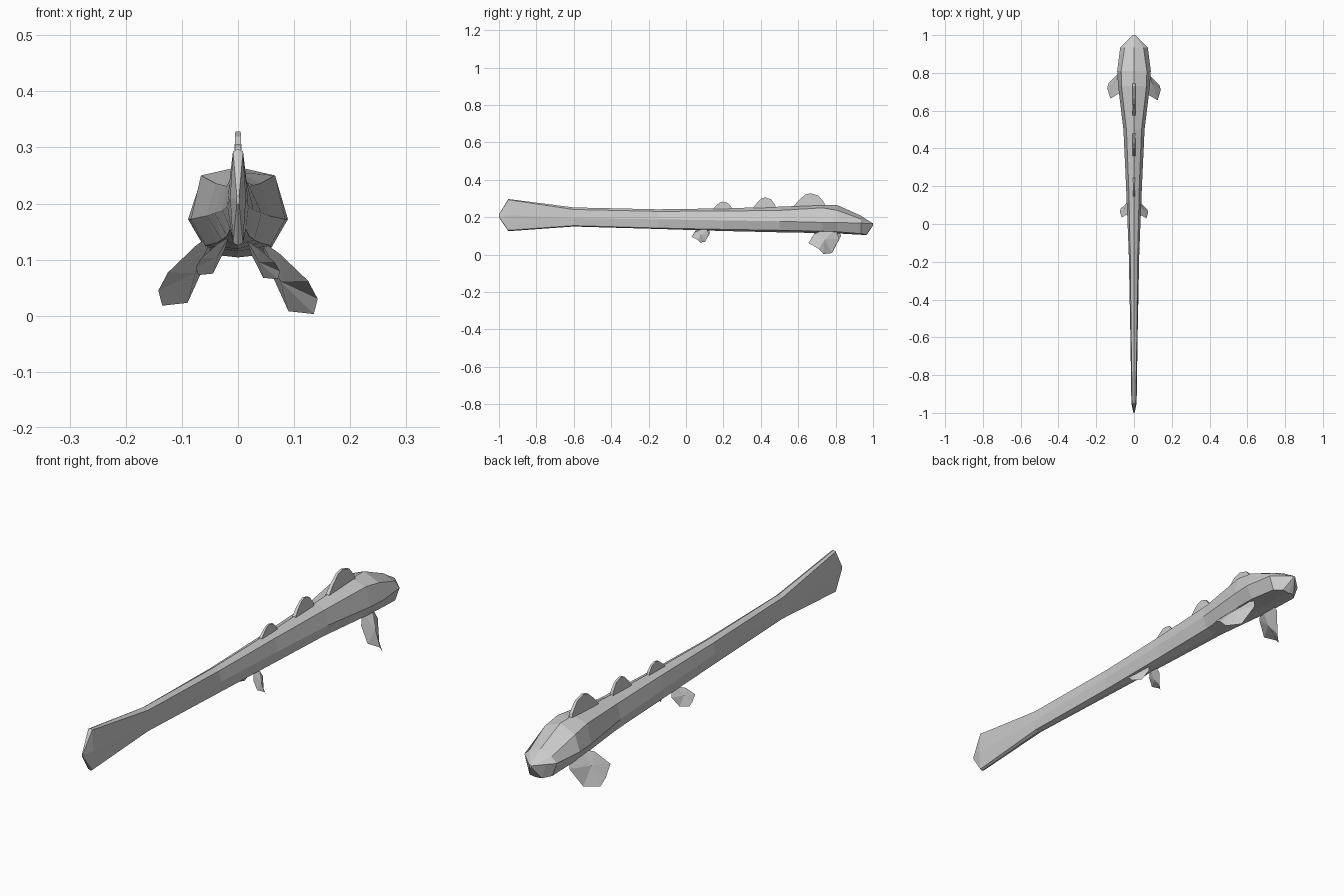
import bpy
import bmesh

if "Cube" in bpy.data.objects:
    bpy.data.objects.remove(bpy.data.objects["Cube"])

grey = bpy.data.materials.new("pale grey")
grey.diffuse_color = (0.6, 0.6, 0.6, 1)
grey.use_nodes = True
grey.node_tree.nodes["Principled BSDF"].inputs["Base Color"].default_value = grey.diffuse_color


def make(name, verts, faces):
    mesh = bpy.data.meshes.new(name)
    mesh.from_pydata(verts, [], faces)
    bm = bmesh.new()
    bm.from_mesh(mesh)
    bmesh.ops.remove_doubles(bm, verts=bm.verts, dist=0.0002)
    bmesh.ops.recalc_face_normals(bm, faces=bm.faces)
    bm.to_mesh(mesh)
    bm.free()
    mesh.materials.append(grey)
    obj = bpy.data.objects.new(name, mesh)
    bpy.context.collection.objects.link(obj)
    return obj


# Body sections: y, top z, shoulder (x, z), side (x, z), low (x, z), bottom z
SECTIONS = [
    (-1.00, .215, .002, .213, .003, .207, .002, .200, .198),
    (-.950, .297, .009, .293, .014, .210, .009, .130, .125),
    (-.600, .252, .015, .241, .019, .195, .014, .155, .150),
    (-.150, .242, .020, .231, .028, .188, .020, .142, .137),
    (.200, .247, .028, .233, .042, .183, .029, .135, .126),
    (.500, .256, .040, .236, .056, .178, .038, .130, .119),
    (.730, .265, .066, .250, .084, .172, .058, .125, .115),
    (.810, .264, .068, .236, .089, .172, .060, .122, .113),
    (.935, .208, .050, .190, .073, .168, .053, .112, .106),
    (.965, .188, .028, .178, .042, .167, .028, .107, .104),
    (1.00, .167, .003, .166, .006, .165, .004, .157, .156),
]
verts, faces = [], []
for y, zt, xs, zs, xm, zm, xl, zl, zb in SECTIONS:
    half = [(xs, zs), (xm, zm), (xl, zl)]
    ring = [(0, zt)] + half + [(0, zb)] + [(-x, z) for x, z in reversed(half)]
    verts += [(x, y, z) for x, z in ring]
for s in range(len(SECTIONS) - 1):
    for i in range(8):
        j = (i + 1) % 8
        faces.append((s * 8 + i, s * 8 + j, s * 8 + 8 + j, s * 8 + 8 + i))
last = 8 * (len(SECTIONS) - 1)
faces += [tuple(range(8)), tuple(range(last, last + 8))]
make("body", verts, faces)


# Fin: a rim of points with a raised centre on each side
def fin(name, rim, push):
    n = len(rim)
    mid = [sum(p[k] for p in rim) / n for k in range(3)]
    tips = [tuple(m + s * d for m, d in zip(mid, push)) for s in (1, -1)]
    faces = [(i, (i + 1) % n, n + t) for i in range(n) for t in (0, 1)]
    make(name, list(rim) + tips, faces)


# Paired fins, the left one sitting slightly higher and further forward
RIM = [(.040, .80, .135), (.055, .82, .085), (.090, .78, .008), (.135, .735, .003),
       (.142, .71, .030), (.125, .655, .062), (.075, .685, .110), (.040, .74, .135)]
for side, label, lift in ((1, "right", 0), (-1, "left", .015)):
    fin("front_fin_" + label,
        [(side * x, y + lift * .6, z + lift) for x, y, z in RIM],
        (side * .012, 0, .010))
    fin("rear_fin_" + label,
        [(side * (.075 + (x - .142) * .58), .03 + (y - .655) * .57 + lift * .3,
          .065 + (z - .003) * .52 + lift * .5) for x, y, z in RIM],
        (side * .006, 0, .005))


# Back fins: thin plates with a rounded top
def back_fin(name, y0, y1, base, top, half):
    w, h = y1 - y0, top - base
    outline = [(0, -.2), (0, 0), (.16, .45), (.36, .88), (.53, 1), (.78, .82), (.96, .3), (1, 0), (1, -.2)]
    n = len(outline)
    verts = [(s * half * (1 - .4 * max(v, 0)), y0 + u * w, base + v * h)
             for s in (-1, 1) for u, v in outline]
    faces = [tuple(range(n)), tuple(range(n, 2 * n))]
    faces += [(i, (i + 1) % n, n + (i + 1) % n, n + i) for i in range(n)]
    make(name, verts, faces)


back_fin("back_fin_large", .575, .745, .258, .328, .008)
back_fin("back_fin_middle", .36, .48, .252, .306, .007)
back_fin("back_fin_small", .145, .245, .246, .283, .006)
